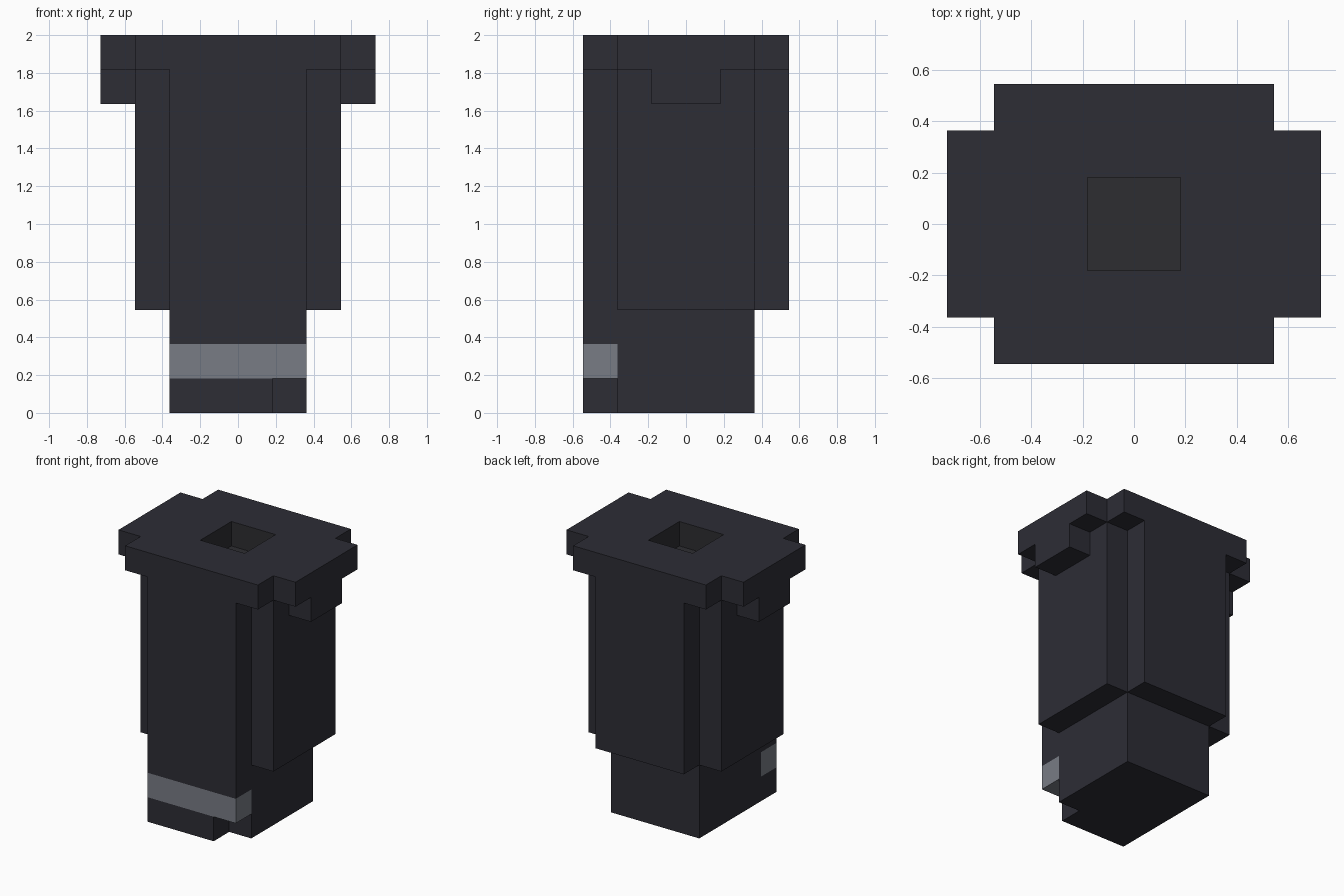
import bpy, bmesh
from mathutils import Vector

if "Cube" in bpy.data.objects:
    bpy.data.objects.remove(bpy.data.objects["Cube"])

U = 2 / 11  # one block


def material(name, rgb):
    m = bpy.data.materials.new(name)
    m.diffuse_color = (*rgb, 1)
    m.use_nodes = True
    m.node_tree.nodes["Principled BSDF"].inputs["Base Color"].default_value = m.diffuse_color
    return m


DARK = material("charcoal", (0.026, 0.026, 0.036))
GREY = material("band grey", (0.19, 0.203, 0.235))
INNER = material("recess charcoal", (0.027, 0.027, 0.031))


def box(x0, x1, y0, y1, z0, z1):
    return {(x, y, z) for x in range(x0, x1) for y in range(y0, y1) for z in range(z0, z1)}


# Recess sunk into the top plate
recess = box(-1, 1, -1, 1, 10, 11)

# Parts as sets of blocks
parts = {
    "top_flange": (box(-4, 4, -2, 2, 10, 11) | box(-3, 3, -3, 3, 10, 11)) - recess,
    "left_lug": box(-4, -3, -1, 1, 9, 10),
    "right_lug": box(3, 4, -1, 1, 9, 10),
    "body": box(-2, 2, -3, 3, 3, 10) | box(-3, 3, -2, 2, 3, 10),
    "foot": box(-2, 2, -2, 2, 0, 3) | box(-2, 1, -3, -2, 0, 1) | box(-2, 2, -3, -2, 2, 3),
    "front_band": box(-2, 2, -3, -2, 1, 2),
}
solid = set().union(*parts.values())


def build(name, cells, mat):
    """Outer skin of a part: only faces not touching another block."""
    bm = bmesh.new()
    for c in cells:
        for axis in range(3):
            for side in (0, 1):
                n = list(c)
                n[axis] += 2 * side - 1
                if tuple(n) in solid:
                    continue
                a, b = (axis + 1) % 3, (axis + 2) % 3
                quad = []
                for i, j in ((0, 0), (1, 0), (1, 1), (0, 1)):
                    p = Vector(c)
                    p[axis] += side
                    p[a] += i
                    p[b] += j
                    quad.append(bm.verts.new(p * U))
                face = bm.faces.new(quad if side else quad[::-1])
                face.material_index = 1 if tuple(n) in recess else 0
    bmesh.ops.remove_doubles(bm, verts=bm.verts[:], dist=0.001)
    bmesh.ops.dissolve_limit(bm, angle_limit=0.01, verts=bm.verts[:],
                             edges=bm.edges[:], delimit={'MATERIAL'})
    mesh = bpy.data.meshes.new(name)
    bm.to_mesh(mesh)
    bm.free()
    mesh.materials.append(mat)
    mesh.materials.append(INNER)
    bpy.context.collection.objects.link(bpy.data.objects.new(name, mesh))


for name, cells in parts.items():
    build(name, cells, GREY if name == "front_band" else DARK)
